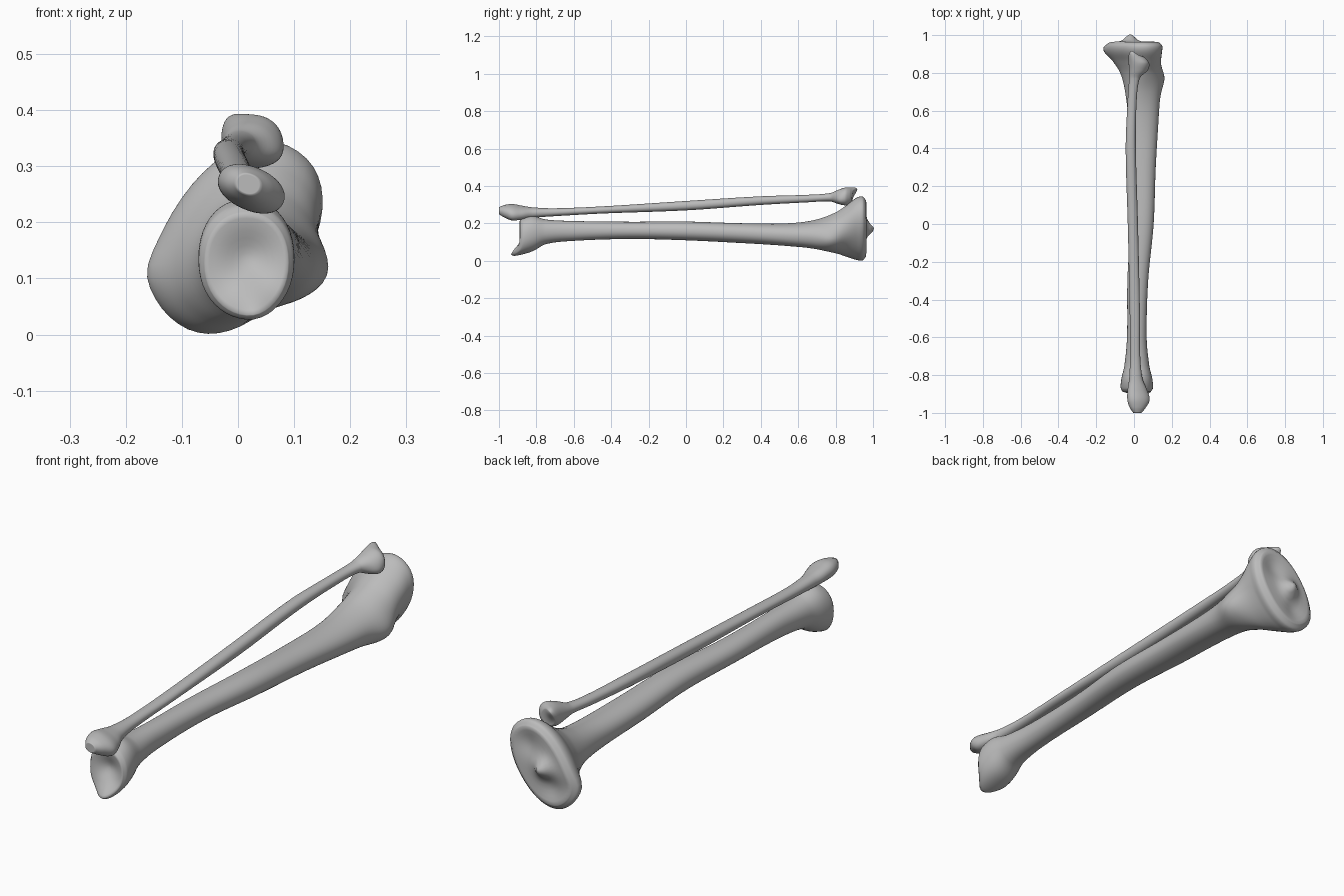
import bpy, bmesh, math
from mathutils import Vector

cube = bpy.data.objects.get("Cube")
if cube:
    bpy.data.objects.remove(cube, do_unlink=True)

bone = bpy.data.materials.new("bone grey")
bone.use_nodes = True
GREY = (0.5, 0.5, 0.5, 1)
bone.diffuse_color = GREY
bone.node_tree.nodes["Principled BSDF"].inputs["Base Color"].default_value = GREY

SIDES, STEPS = 44, 6


def smooth_stations(stations):
    """Catmull-Rom between stations of (y, x, z, long radius, short radius, tilt)."""
    last = len(stations) - 1
    result = []
    for i in range(last):
        p0, p1, p2, p3 = (stations[min(max(i + k, 0), last)] for k in (-1, 0, 1, 2))
        h = p2[0] - p1[0]
        for s in range(STEPS):
            t = s / STEPS
            row = [p1[0] + t * h]
            for a, b, c, d, in zip(p0[1:], p1[1:], p2[1:], p3[1:]):
                m1 = (c - a) / (p2[0] - p0[0]) * h
                m2 = (d - b) / (p3[0] - p1[0]) * h
                row.append((2*t**3 - 3*t*t + 1) * b + (t**3 - 2*t*t + t) * m1
                           + (3*t*t - 2*t**3) * c + (t**3 - t*t) * m2)
            result.append(row)
    result.append(list(stations[-1]))
    return result


def rounded(v):
    return math.copysign(abs(v) ** 0.93, v)


def loft_bone(name, stations, bumps):
    rows = smooth_stations(stations)

    # Concentric rings close each end so that it can be sculpted
    def cap(row):
        return [[*row[:3], row[3] * f, row[4] * f, row[5]]
                for f in (0.9, 0.78, 0.65, 0.5, 0.35, 0.2, 0.08)]
    rows = cap(rows[0])[::-1] + rows + cap(rows[-1])

    bm = bmesh.new()
    rings = []
    for y, x, z, a, b, tilt in rows:
        ct, st = math.cos(math.radians(tilt)), math.sin(math.radians(tilt))
        ring = []
        for k in range(SIDES):
            ang = math.tau * k / SIDES
            u, v = a * rounded(math.cos(ang)), b * rounded(math.sin(ang))
            ring.append(bm.verts.new((x + u * ct - v * st, y, z + u * st + v * ct)))
        rings.append(ring)
    for r0, r1 in zip(rings, rings[1:]):
        for k in range(SIDES):
            n = (k + 1) % SIDES
            bm.faces.new((r0[k], r0[n], r1[n], r1[k]))
    bm.faces.new(rings[0])
    bm.faces.new(rings[-1])

    # Soft sculpted bumps and hollows
    for centre, radius, move in bumps:
        for v in bm.verts:
            d = (v.co - Vector(centre)).length / radius
            v.co += Vector(move) * math.exp(-d * d)
    bmesh.ops.recalc_face_normals(bm, faces=bm.faces)
    for f in bm.faces:
        f.smooth = True
    mesh = bpy.data.meshes.new(name)
    bm.to_mesh(mesh)
    bm.free()
    mesh.materials.append(bone)
    obj = bpy.data.objects.new(name, mesh)
    bpy.context.collection.objects.link(obj)
    return obj


# Thick shin bone: flared ankle end, slim shaft, broad tilted knee plateau
loft_bone("shin_bone", [
    (-.89, .015, .128, .088, .074, 90),
    (-.87, .015, .132, .100, .085, 90),
    (-.82, .015, .145, .096, .082, 90),
    (-.75, .015, .155, .066, .066, 90),
    (-.60, .015, .160, .053, .052, 90),
    (-.30, .020, .163, .046, .055, 90),
    (0, .042, .160, .050, .062, 90),
    (.30, .045, .148, .053, .070, 90),
    (.55, .050, .140, .060, .080, 80),
    (.70, .045, .142, .076, .093, 70),
    (.80, .030, .150, .110, .098, 60),
    (.86, .015, .160, .148, .108, 55),
    (.91, .002, .171, .180, .120, 55),
    (.945, 0, .173, .186, .121, 55),
    (.965, 0, .173, .165, .102, 55),
], [
    ((.03, -.88, .03), .05, (0, -.05, -.006)),       # inner ankle point
    ((.02, -.89, .14), .045, (0, .022, 0)),          # ankle socket
    ((.13, .78, .115), .07, (.032, 0, -.012)),       # front knob below the knee
    ((-.02, .965, .17), .035, (0, .04, 0)),          # ridge between the sockets
    ((.055, .965, .25), .05, (0, -.015, 0)),         # knee sockets
    ((-.055, .965, .09), .05, (0, -.015, 0)),
    ((-.15, .94, .11), .05, (-.012, -.01, 0)),       # rear rim
])

# Thin calf bone: pointed ankle end, slim shaft, knobbly head
loft_bone("calf_bone", [
    (-1, .018, .268, .022, .018, -20),
    (-.97, .020, .265, .045, .031, -20),
    (-.93, .024, .260, .062, .038, -24),
    (-.88, .018, .258, .054, .033, -22),
    (-.82, .010, .258, .036, .027, -15),
    (-.70, .006, .260, .027, .021, 0),
    (-.45, .004, .272, .027, .019, 0),
    (0, -.006, .295, .027, .025, 0),
    (.40, -.017, .322, .027, .023, 0),
    (.65, -.010, .333, .024, .020, 0),
    (.77, .002, .340, .028, .022, 0),
    (.81, .018, .342, .044, .036, 0),
    (.85, .025, .344, .053, .047, 0),
    (.875, .018, .345, .046, .043, 0),
    (.888, .012, .345, .034, .034, 0),
], [
    ((-.01, .885, .372), .03, (-.004, .028, .012)),  # head point
    ((.06, .83, .33), .03, (.008, -.006, -.006)),    # side lobe of the head
])
